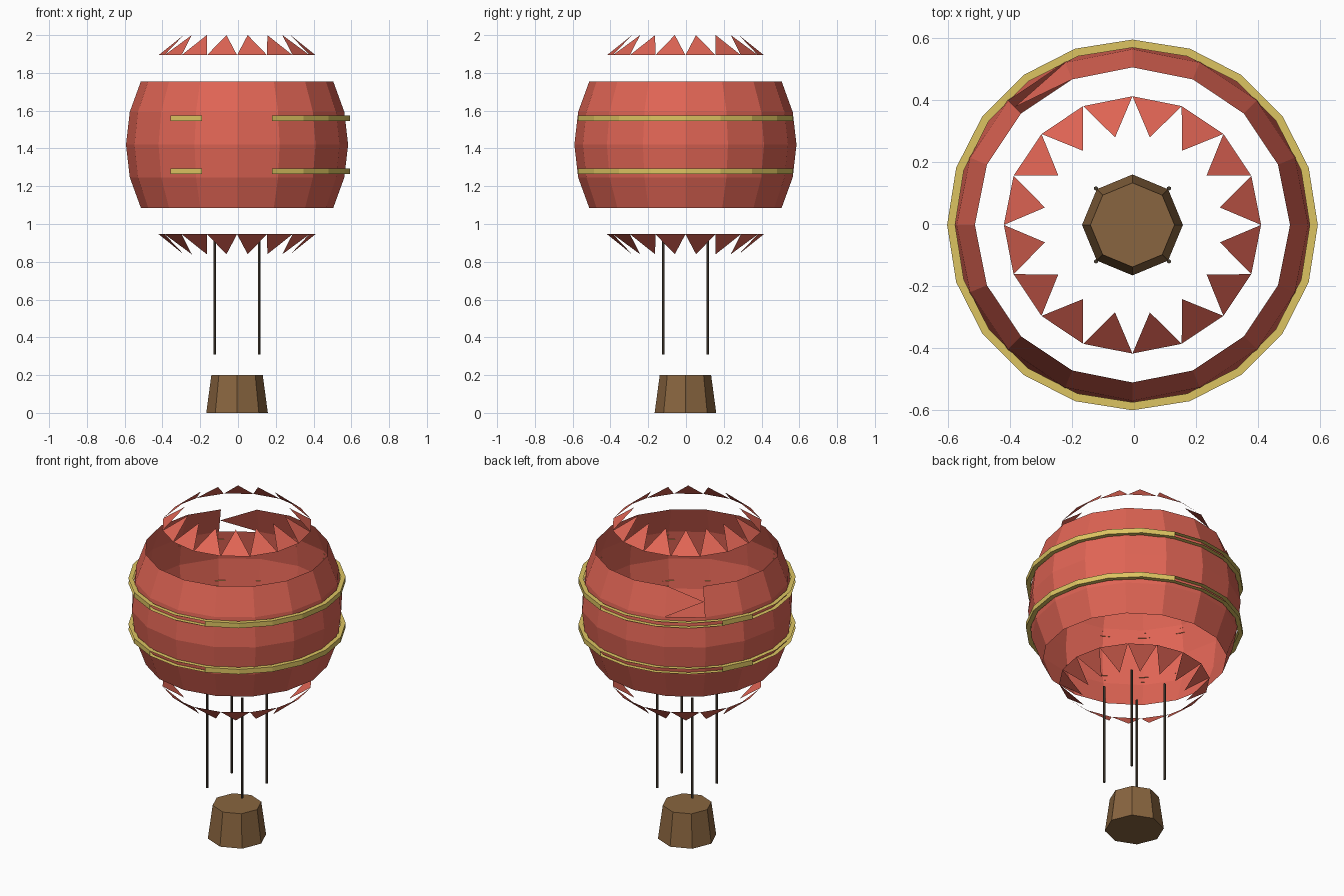
import bpy
from math import sin, cos, radians, pi

if "Cube" in bpy.data.objects:
    bpy.data.objects.remove(bpy.data.objects["Cube"])

CX, CY = -0.005, -0.003      # shared axis of the balloon
CZ, R, RZ = 1.42, 0.588, 0.67


def material(name, rgb):
    m = bpy.data.materials.new(name)
    m.diffuse_color = (*rgb, 1)
    m.use_nodes = True
    m.node_tree.nodes["Principled BSDF"].inputs["Base Color"].default_value = m.diffuse_color
    return m


RED = material("red_cloth", (0.75, 0.13, 0.09))
GOLD = material("gold_trim", (0.72, 0.55, 0.12))
BROWN = material("wicker", (0.25, 0.13, 0.05))
DARK = material("dark_rope", (0.06, 0.045, 0.03))


def build(name, verts, faces, mat):
    me = bpy.data.meshes.new(name)
    me.from_pydata(verts, [], faces)
    me.materials.append(mat)
    ob = bpy.data.objects.new(name, me)
    bpy.context.collection.objects.link(ob)
    return ob


def polar(r, deg, z):
    a = radians(deg)
    return (CX + r * cos(a), CY + r * sin(a), z)


def on_envelope(lat, deg):
    t = radians(lat)
    return polar(R * cos(t), deg, CZ + RZ * sin(t))


def midpoint(a, b):
    return tuple((p + q) / 2 for p, q in zip(a, b))


# Envelope: open middle band, plus separate crown and skirt triangles
verts, faces = [], []


def add(*pts):
    faces.append(tuple(range(len(verts), len(verts) + len(pts))))
    verts.extend(pts)


STEP = 22.5
for i in range(16):
    a, b = i * STEP, (i + 1) * STEP
    for lat in (-30, -15, 0, 15):
        p, q = on_envelope(lat, a), on_envelope(lat, b)
        s, t = on_envelope(lat + 15, b), on_envelope(lat + 15, a)
        if i == 5 and lat == 15:      # torn panel at the back left
            add(p, midpoint(q, s), t)
        else:
            add(p, q, s, t)
    top = midpoint(on_envelope(60, a), on_envelope(60, b))
    add(on_envelope(45, a), on_envelope(45, b), top)
    low = midpoint(on_envelope(-60, a), on_envelope(-60, b))
    add(on_envelope(-45, b), on_envelope(-45, a), low)
build("envelope", verts, faces, RED)

# Gold trim rings: two flat hoops each, joined by outer walls in places
WALLS = {-7, -4, -3, -2, -1, 0, 1, 2, 3, 8}
for name, z in (("upper_trim", 1.56), ("lower_trim", 1.28)):
    verts, faces = [], []
    for i in range(-10, 10):
        a, b = i * 18, (i + 1) * 18
        for h in (-0.015, 0.015):
            add(polar(0.573, a, z + h), polar(0.599, a, z + h),
                polar(0.599, b, z + h), polar(0.573, b, z + h))
        if i in WALLS:
            add(polar(0.599, a, z - 0.015), polar(0.599, b, z - 0.015),
                polar(0.599, b, z + 0.015), polar(0.599, a, z + 0.015))
    build(name, verts, faces, GOLD)

# Basket: closed eight-sided taper with corners on the axes
ring = [polar(0.163, k * 45, 0) for k in range(8)] + [polar(0.136, k * 45, 0.2) for k in range(8)]
sides = [(k, (k + 1) % 8, 8 + (k + 1) % 8, 8 + k) for k in range(8)]
build("basket", ring, sides + [tuple(range(7, -1, -1)), tuple(range(8, 16))], BROWN)

# Four ropes
for k in range(4):
    x, y, _ = polar(0.167, 45 + 90 * k, 0)
    bpy.ops.mesh.primitive_cylinder_add(vertices=6, radius=0.007, depth=0.61,
                                        location=(x, y, 0.615))
    rope = bpy.context.object
    rope.name = f"rope_{k + 1}"
    rope.data.materials.append(DARK)
